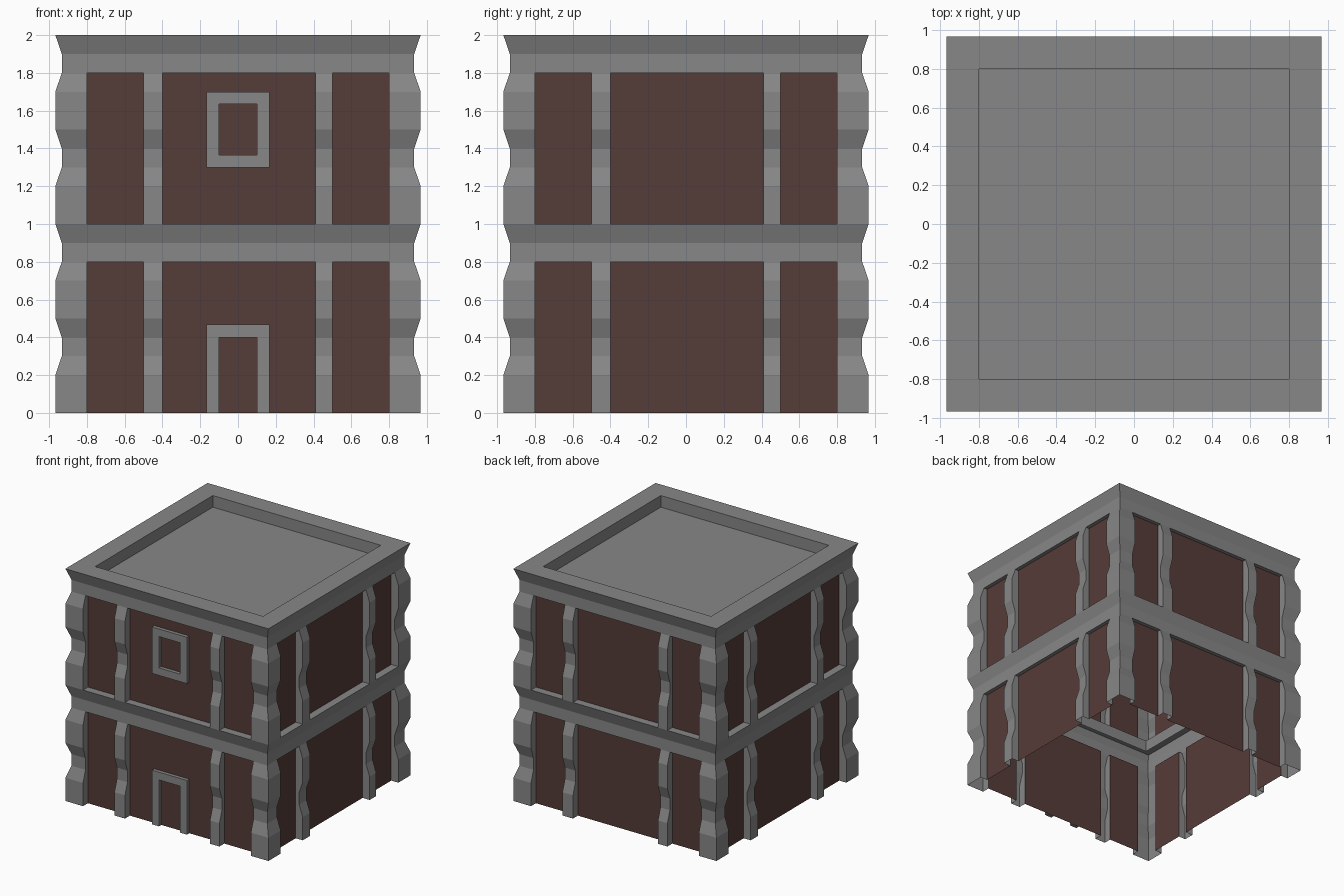
import bpy, bmesh
from mathutils import Vector, Matrix
from math import pi

if "Cube" in bpy.data.objects:
    bpy.data.objects.remove(bpy.data.objects["Cube"])

OUT, WALL, RIM = 0.967, 0.9, 0.8
# wavy outline of one storey: (height, distance from centre)
WAVE = [(0, OUT), (0.2, OUT), (0.3, 0.933), (0.4, 0.933), (0.5, OUT),
        (0.7, OUT), (0.8, 0.933), (0.9, 0.933), (1.0, OUT)]
POSTS = WAVE[:7]
BAND = WAVE[6:]
PANELS = [(-RIM, -0.5), (-0.4, 0.41), (0.5, RIM)]
COLUMNS = [(-0.5, -0.4), (0.41, 0.5)]


def quad(bm, pts, facing):
    """Add a face whose normal points along 'facing'."""
    f = bm.faces.new([bm.verts.new(p) for p in pts])
    f.normal_update()
    if f.normal.dot(Vector(facing)) < 0:
        f.normal_flip()


def front(bm, profile, z, left, right):
    """Strip of outward faces; left/right give the edge for each distance."""
    for (z0, d0), (z1, d1) in zip(profile, profile[1:]):
        quad(bm, [(left(d0), -d0, z + z0), (right(d0), -d0, z + z0),
                  (right(d1), -d1, z + z1), (left(d1), -d1, z + z1)], (0, -1, 0))


def cheek(bm, z, x, side):
    """Side face of a post, from its wavy front back to the wall."""
    for (z0, d0), (z1, d1) in zip(POSTS, POSTS[1:]):
        quad(bm, [(x, -d0, z + z0), (x, -WALL, z + z0),
                  (x, -WALL, z + z1), (x, -d1, z + z1)], (side, 0, 0))


def shelf(bm, z, x0, x1, y0, y1, up):
    quad(bm, [(x0, y0, z), (x1, y0, z), (x1, y1, z), (x0, y1, z)], (0, 0, up))


def paint(name, color):
    mat = bpy.data.materials.new(name)
    mat.diffuse_color = (*color, 1)
    mat.use_nodes = True
    mat.node_tree.nodes["Principled BSDF"].inputs["Base Color"].default_value = mat.diffuse_color
    return mat


stone = paint("dark_stone", (0.241, 0.241, 0.241))
brown = paint("brown_wall", (0.091, 0.0447, 0.0384))


def finish(bm, name, material=stone, turns=4):
    """Repeat one side around the building and make the object."""
    base = bm.copy()
    for k in range(1, turns):
        part = bpy.data.meshes.new("tmp")
        side = base.copy()
        side.transform(Matrix.Rotation(k * pi / 2, 4, 'Z'))
        side.to_mesh(part)
        bm.from_mesh(part)
        side.free()
        bpy.data.meshes.remove(part)
    base.free()
    bmesh.ops.remove_doubles(bm, verts=bm.verts, dist=0.0005)
    mesh = bpy.data.meshes.new(name)
    bm.to_mesh(mesh)
    bm.free()
    mesh.materials.append(material)
    obj = bpy.data.objects.new(name, mesh)
    bpy.context.collection.objects.link(obj)


posts, bands, walls, rims = (bmesh.new() for _ in range(4))
for z in (0, 1):
    # corner pillars and wall columns
    front(posts, POSTS, z, lambda d: -d, lambda d: -RIM)
    front(posts, POSTS, z, lambda d: RIM, lambda d: d)
    for a, b in COLUMNS:
        front(posts, POSTS, z, lambda d: a, lambda d: b)
    # flared band above each storey
    front(bands, BAND, z, lambda d: -d, lambda d: d)
    for a, b in PANELS:
        cheek(posts, z, a, 1)
        cheek(posts, z, b, -1)
        shelf(bands, z + 0.8, a, b, -0.933, -WALL, -1)
        # recessed wall panels
        quad(walls, [(a, -WALL, z), (b, -WALL, z),
                     (b, -WALL, z + 0.8), (a, -WALL, z + 0.8)], (0, -1, 0))
    # flat rim on top of each storey, with its inner lip
    t = z + 1
    quad(rims, [(-OUT, -OUT, t), (OUT, -OUT, t), (RIM, -RIM, t), (-RIM, -RIM, t)], (0, 0, 1))
    quad(rims, [(-RIM, -RIM, t - 0.1), (RIM, -RIM, t - 0.1),
                (RIM, -RIM, t), (-RIM, -RIM, t)], (0, 1, 0))
finish(posts, "pillars_and_columns")
finish(bands, "storey_bands")
finish(walls, "wall_panels", brown)
finish(rims, "storey_rims")

# sunken roof
roof = bmesh.new()
shelf(roof, 1.9, -RIM, RIM, -RIM, RIM, 1)
finish(roof, "roof", turns=1)


# door and window surrounds on the front
def surround(name, bars):
    bm = bmesh.new()
    for x0, x1, z0, z1 in bars:
        m = (Matrix.Translation(((x0 + x1) / 2, -0.9175, (z0 + z1) / 2))
             @ Matrix.Diagonal((x1 - x0, 0.031, z1 - z0, 1)))
        bmesh.ops.create_cube(bm, size=1, matrix=m)
    finish(bm, name, turns=1)


def jambs(z0, z1):
    return [(-0.167, -0.1, z0, z1), (0.1, 0.167, z0, z1)]


surround("door_frame", jambs(0, 0.467) + [(-0.1, 0.1, 0.4, 0.467)])
surround("window_frame", jambs(1.3, 1.7) + [(-0.1, 0.1, 1.3, 1.365), (-0.1, 0.1, 1.635, 1.7)])
